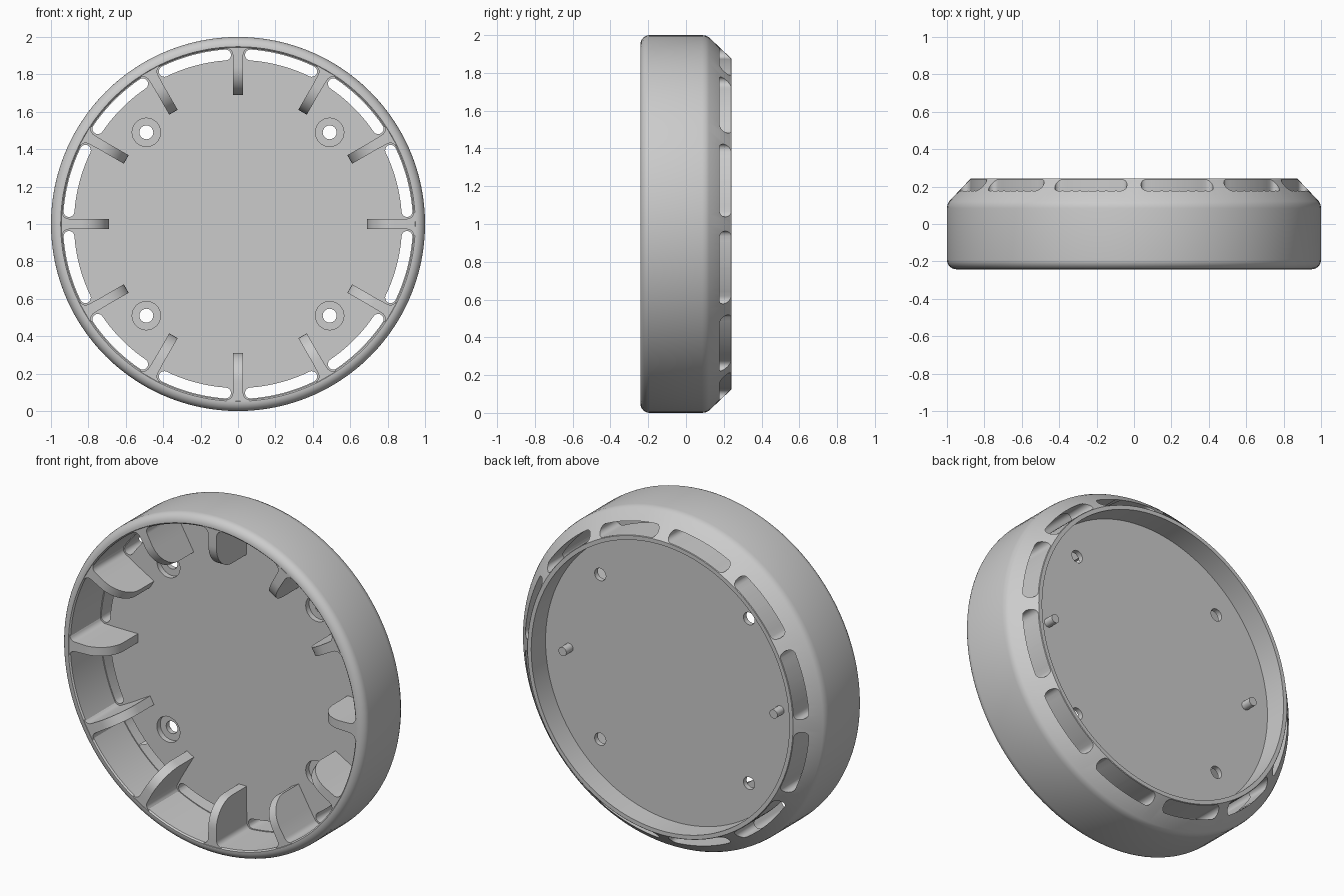
import bpy, bmesh
from math import sin, cos, pi, radians
from mathutils import Matrix, Vector

if "Cube" in bpy.data.objects:
    bpy.data.objects.remove(bpy.data.objects["Cube"])

UP = Vector((0, 0, 1))          # centre of the round housing, axis along y


def make(name, bm, smooth=True):
    bmesh.ops.remove_doubles(bm, verts=bm.verts, dist=1e-5)
    bmesh.ops.recalc_face_normals(bm, faces=bm.faces)
    me = bpy.data.meshes.new(name)
    bm.to_mesh(me)
    bm.free()
    ob = bpy.data.objects.new(name, me)
    ob.location = UP
    bpy.context.collection.objects.link(ob)
    if smooth:
        shade(ob)
    return ob


def activate(ob):
    bpy.ops.object.select_all(action='DESELECT')
    ob.select_set(True)
    bpy.context.view_layer.objects.active = ob


def shade(ob):
    activate(ob)
    bpy.ops.object.shade_smooth_by_angle(angle=radians(30))


def prism(bm, outline, y0, y1):
    """Extrude an (x, z) outline along y."""
    a = [bm.verts.new((x, y0, z)) for x, z in outline]
    b = [bm.verts.new((x, y1, z)) for x, z in outline]
    bm.faces.new(a)
    bm.faces.new(b[::-1])
    n = len(a)
    for i in range(n):
        bm.faces.new((a[i], b[i], b[(i + 1) % n], a[(i + 1) % n]))


def polar(r, a):
    return r * cos(a), r * sin(a)


def disc(cx, cz, r, n=24):
    return [(cx + r * cos(2 * pi * i / n), cz + r * sin(2 * pi * i / n)) for i in range(n)]


# housing: lathed shell with open front, mid plate and recessed back
F, B = -0.242, 0.242
profile = [(0, 0.045), (0.94, 0.045), (0.94, F + 0.008), (0.948, F)]
profile += [(0.95 + 0.05 * sin(t), F + 0.05 - 0.05 * cos(t)) for t in [i * pi / 12 for i in range(7)]]
profile += [(1, 0.085), (0.997, 0.105), (0.988, 0.122), (0.874, B), (0.85, B), (0.85, 0.107), (0, 0.107)]
bm = bmesh.new()
vs = [bm.verts.new((r, y, 0)) for r, y in profile]
es = [bm.edges.new(p) for p in zip(vs, vs[1:])]
bmesh.ops.spin(bm, geom=vs + es, cent=(0, 0, 0), axis=(0, 1, 0), angle=2 * pi, steps=120)
housing = make("housing", bm, False)

# cutters: twelve curved vent slots and four counterbored screw holes
bm = bmesh.new()
R, W = 0.906, 0.029
for k in range(12):
    a0, a1 = radians(30 * k + 4.2), radians(30 * k + 25.8)
    N = 10
    line = [polar(R + W, a0 + (a1 - a0) * i / N) for i in range(N + 1)]
    cx, cz = polar(R, a1)
    line += [(cx + W * cos(a1 + t), cz + W * sin(a1 + t)) for t in [i * pi / 8 for i in range(1, 8)]]
    line += [polar(R - W, a1 + (a0 - a1) * i / N) for i in range(N + 1)]
    cx, cz = polar(R, a0)
    line += [(cx + W * cos(a0 + t), cz + W * sin(a0 + t)) for t in [pi + i * pi / 8 for i in range(1, 8)]]
    prism(bm, line, 0.0, 0.3)
for sx in (-1, 1):
    for sz in (-1, 1):
        prism(bm, disc(sx * 0.49, sz * 0.49, 0.076, 32), -0.02, 0.077)
slots = make("slot_cutter", bm, False)
bm = bmesh.new()
for sx in (-1, 1):
    for sz in (-1, 1):
        prism(bm, disc(sx * 0.49, sz * 0.49, 0.037), 0.0, 0.2)
holes = make("hole_cutter", bm, False)
for cutter in (slots, holes):
    cutter.hide_render = True
    activate(housing)
    m = housing.modifiers.new("cut", 'BOOLEAN')
    m.operation, m.solver, m.object = 'DIFFERENCE', 'EXACT', cutter
    bpy.ops.object.modifier_apply(modifier=m.name)
    bpy.data.objects.remove(cutter)
shade(housing)

# ribs: rounded inner corner, flared where they meet the wall
C = 0.15
stations = [(0.84 - C * cos(t), F + C - C * sin(t), 0.026) for t in [i * pi / 20 for i in range(11)]]
stations += [(0.905, F, 0.028)]
stations += [(0.905 + 0.035 * sin(t), F, 0.028 + 0.035 * (1 - cos(t))) for t in [i * pi / 12 for i in range(1, 6)]]
stations += [(0.945, F, 0.062)]
for k in range(12):
    bm = bmesh.new()
    rot = Matrix.Rotation(radians(30 * k), 4, 'Y')
    rings = []
    for r, y, w in stations:
        y += 0.0005
        pts = [(r, y, -w), (r, y, w), (r, 0.05, w), (r, 0.05, -w)]
        rings.append([bm.verts.new(rot @ Vector(p)) for p in pts])
    for a, b in zip(rings, rings[1:]):
        for i in range(4):
            j = (i + 1) % 4
            bm.faces.new((a[i], a[j], b[j], b[i]))
    bm.faces.new(rings[0])
    bm.faces.new(rings[-1][::-1])
    make(f"rib_{k + 1}", bm)

# locating pegs on the back of the plate
for side, sx in (("left", -1), ("right", 1)):
    bm = bmesh.new()
    prism(bm, disc(sx * 0.695, 0, 0.026), 0.09, 0.17)
    make(f"peg_{side}", bm)
